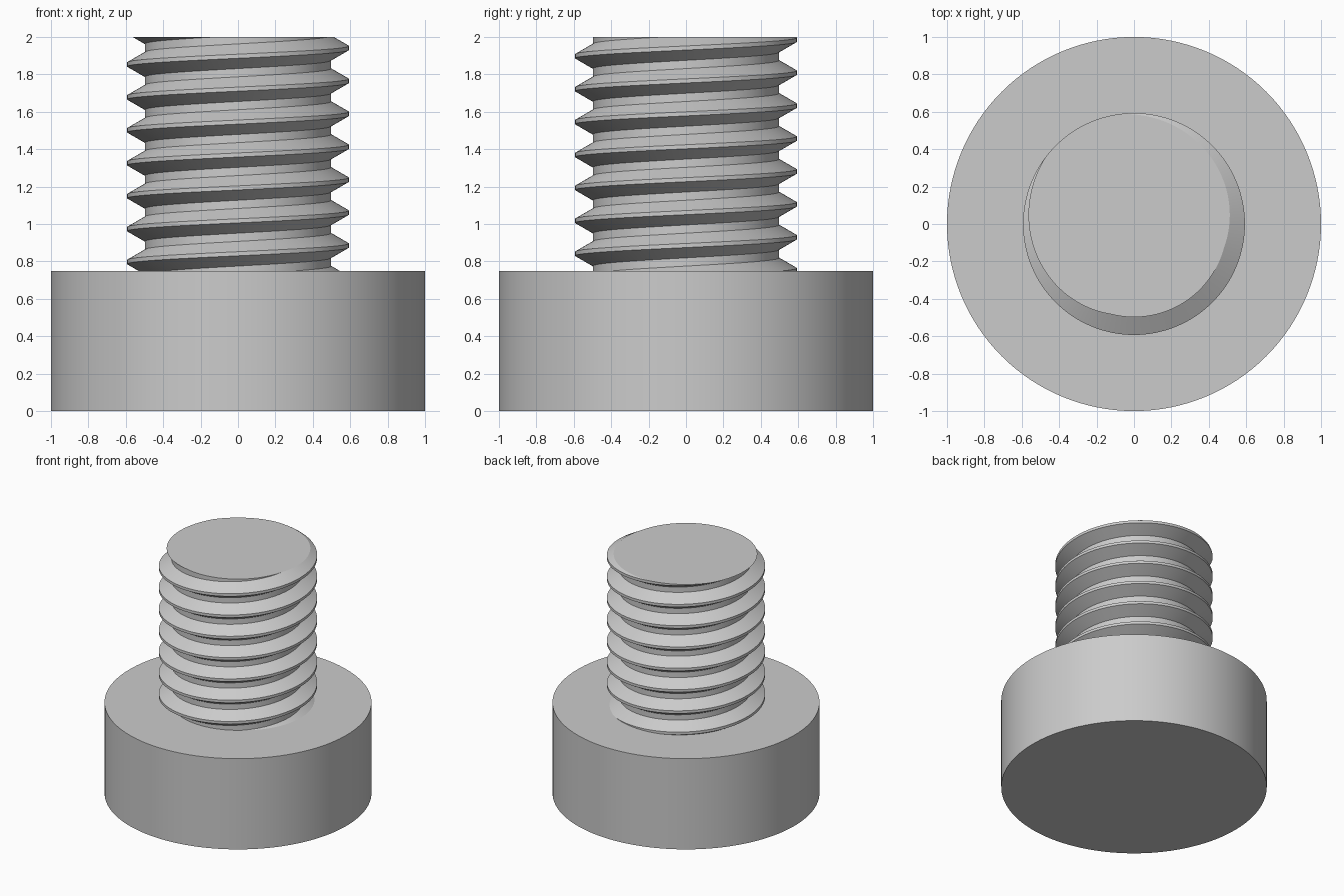
import bpy, bmesh, math
from mathutils import Vector

cube = bpy.data.objects.get("Cube")
if cube:
    bpy.data.objects.remove(cube, do_unlink=True)

HEAD_RADIUS, HEAD_TOP, TOP = 1.0, 0.75, 2.0
MAJOR, PITCH = 0.593, 0.176
MINOR = MAJOR - 0.541 * PITCH
SEGMENTS = 128

steel = bpy.data.materials.new("light grey steel")
steel.use_nodes = True
grey = (0.6, 0.6, 0.6, 1)
steel.diffuse_color = grey
steel.node_tree.nodes["Principled BSDF"].inputs["Base Color"].default_value = grey


def finish(obj):
    obj.data.materials.append(steel)
    bpy.ops.object.select_all(action="DESELECT")
    obj.select_set(True)
    bpy.context.view_layer.objects.active = obj
    bpy.ops.object.shade_smooth_by_angle(angle=math.radians(30))


# Head: plain cylinder
bpy.ops.mesh.primitive_cylinder_add(vertices=SEGMENTS, radius=HEAD_RADIUS, depth=HEAD_TOP,
                                    location=(0, 0, HEAD_TOP / 2))
head = bpy.context.object
head.name = "head"
finish(head)

# Threaded shank: right-handed helix of a truncated V profile
crest, root = PITCH / 16, PITCH * 3 / 8
profile = [(MINOR, -root), (MAJOR, -crest), (MAJOR, crest), (MINOR, root)]
FIRST_CREST = 0.885 - 3 * PITCH
TURNS = 12
rows = [(r, FIRST_CREST + turn * PITCH + dz) for turn in range(TURNS) for r, dz in profile]

bm = bmesh.new()
columns = []
for i in range(SEGMENTS):
    a = math.tau * i / SEGMENTS
    rise = PITCH * i / SEGMENTS
    columns.append([bm.verts.new((r * math.cos(a), r * math.sin(a), z + rise)) for r, z in rows])
# After one full turn each row joins the same row of the next pitch
columns.append(columns[0][len(profile):])
for here, there in zip(columns, columns[1:]):
    for k in range(min(len(here), len(there)) - 1):
        bm.faces.new((here[k], there[k], there[k + 1], here[k + 1]))

# Trim both ends flat and cap them; the lower end sits just inside the head
for z, side in ((TOP, 1), (HEAD_TOP - 0.02, -1)):
    cut = bmesh.ops.bisect_plane(bm, geom=bm.verts[:] + bm.edges[:] + bm.faces[:], dist=1e-6,
                                 plane_co=Vector((0, 0, z)), plane_no=Vector((0, 0, side)),
                                 clear_outer=True)
    rim = [e for e in cut["geom_cut"] if isinstance(e, bmesh.types.BMEdge)]
    bmesh.ops.edgeloop_fill(bm, edges=rim)
bmesh.ops.recalc_face_normals(bm, faces=bm.faces[:])

mesh = bpy.data.meshes.new("threaded_shank")
bm.to_mesh(mesh)
bm.free()
shank = bpy.data.objects.new("threaded_shank", mesh)
bpy.context.collection.objects.link(shank)
finish(shank)
